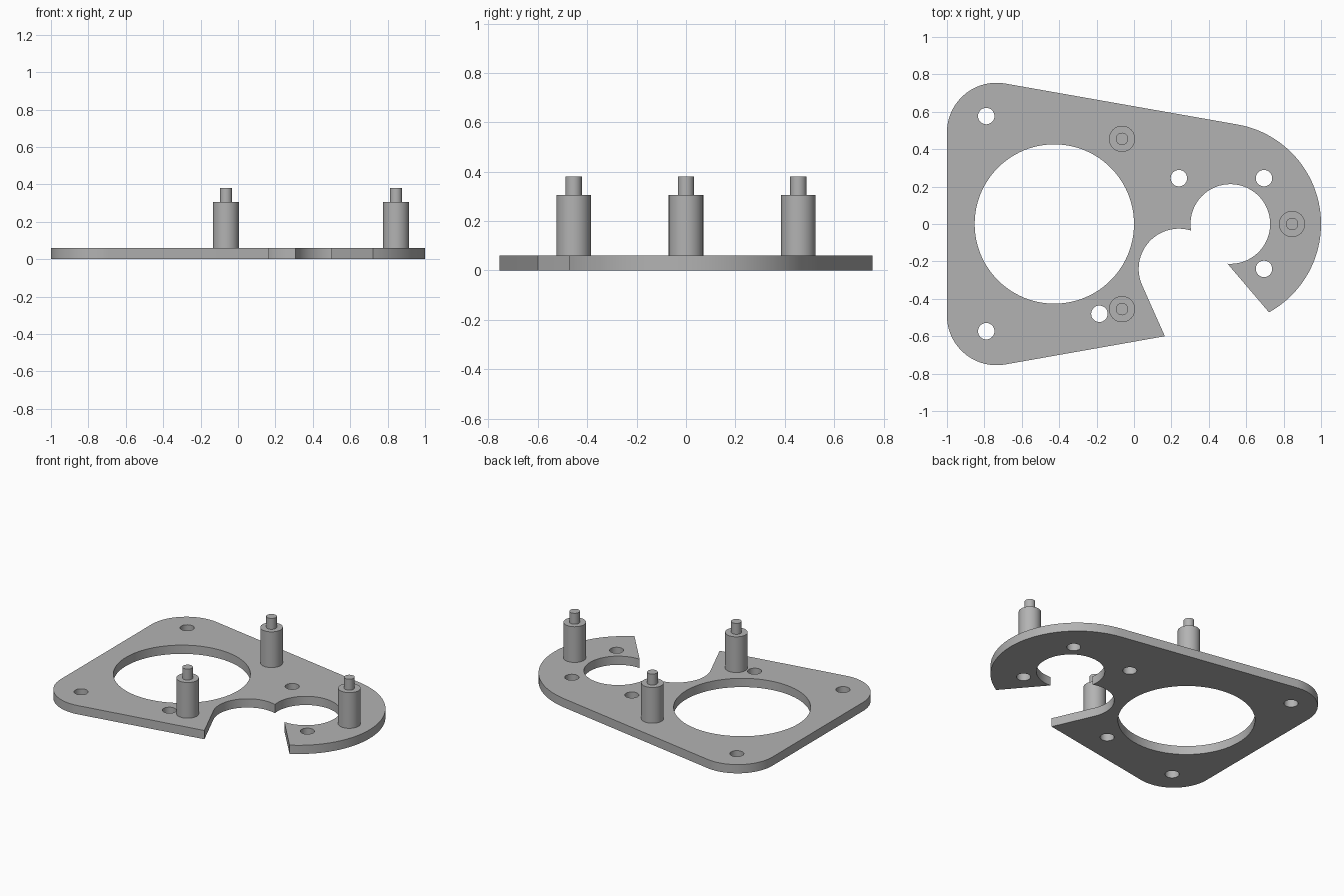
import bpy
import bmesh
from math import cos, sin, radians, pi

cube = bpy.data.objects.get("Cube")
if cube:
    bpy.data.objects.remove(cube, do_unlink=True)

PLATE_TOP = 0.06

metal = bpy.data.materials.new("grey metal")
metal.use_nodes = True
grey = (0.45, 0.45, 0.45, 1)
metal.diffuse_color = grey
metal.node_tree.nodes["Principled BSDF"].inputs["Base Color"].default_value = grey


def arc(cx, cy, r, start, end, steps=32):
    """Points along an arc, angles in degrees."""
    angles = [radians(start + (end - start) * i / steps) for i in range(steps + 1)]
    return [(cx + r * cos(a), cy + r * sin(a)) for a in angles]


def circle(cx, cy, r, steps=32):
    return arc(cx, cy, r, 0, 360, steps)[:-1]


def finish(obj):
    obj.data.materials.clear()
    obj.data.materials.append(metal)
    bpy.ops.object.select_all(action='DESELECT')
    obj.select_set(True)
    bpy.context.view_layer.objects.active = obj
    bpy.ops.object.shade_smooth_by_angle(angle=radians(30))


def make_plate(name, loops, height):
    """Filled outline with holes, extruded upward from the ground."""
    curve = bpy.data.curves.new(name, 'CURVE')
    curve.dimensions = '2D'
    curve.fill_mode = 'BOTH'
    curve.extrude = height / 2
    for loop in loops:
        spline = curve.splines.new('POLY')
        spline.points.add(len(loop) - 1)
        for point, (x, y) in zip(spline.points, loop):
            point.co = (x, y, 0, 1)
        spline.use_cyclic_u = True
    source = bpy.data.objects.new(name + " outline", curve)
    bpy.context.collection.objects.link(source)
    bpy.context.view_layer.update()
    mesh = bpy.data.meshes.new_from_object(
        source.evaluated_get(bpy.context.evaluated_depsgraph_get()))
    bpy.data.objects.remove(source, do_unlink=True)

    bm = bmesh.new()
    bm.from_mesh(mesh)
    bmesh.ops.remove_doubles(bm, verts=bm.verts, dist=0.0005)
    bmesh.ops.translate(bm, verts=bm.verts, vec=(0, 0, height / 2))
    bmesh.ops.recalc_face_normals(bm, faces=bm.faces)
    bm.to_mesh(mesh)
    bm.free()
    obj = bpy.data.objects.new(name, mesh)
    bpy.context.collection.objects.link(obj)
    finish(obj)


def make_standoff(name, x, y):
    """Stepped post: wide body with a thin pin on top."""
    profile = [(0.07, PLATE_TOP), (0.07, 0.305), (0.033, 0.305), (0.033, 0.38)]
    bm = bmesh.new()
    rings = [[bm.verts.new((px, py, z)) for px, py in circle(0, 0, r)]
             for r, z in profile]
    for low, high in zip(rings, rings[1:]):
        for i in range(len(low)):
            j = (i + 1) % len(low)
            bm.faces.new((low[i], low[j], high[j], high[i]))
    bm.faces.new(rings[-1])
    bm.faces.new(rings[0][::-1])
    mesh = bpy.data.meshes.new(name)
    bm.to_mesh(mesh)
    bm.free()
    obj = bpy.data.objects.new(name, mesh)
    obj.location = (x, y, 0)
    bpy.context.collection.objects.link(obj)
    finish(obj)


# Plate outline: rounded corners, round nose, open hook-shaped cutout
outline = (
    arc(-0.735, 0.49, 0.265, 180, 80)
    + arc(0.46, 0, 0.54, 80, -61, 48)
    + arc(0.515, 0, 0.213, -94, 189, 48)
    + arc(0.24, -0.24, 0.215, 72, 204)
    + [(0.165, -0.6)]
    + arc(-0.735, -0.49, 0.265, 280, 180)
)

# Large opening and screw holes
screw_holes = [(-0.79, 0.577), (-0.79, -0.573), (-0.185, -0.48),
               (0.24, 0.245), (0.695, 0.245), (0.695, -0.24)]
holes = [circle(-0.426, 0, 0.426, 96)]
holes += [circle(x, y, 0.044) for x, y in screw_holes]
make_plate("base_plate", [outline] + holes, PLATE_TOP)

# Standoffs
make_standoff("back_standoff", -0.064, 0.455)
make_standoff("front_standoff", -0.064, -0.455)
make_standoff("left_standoff", 0.845, 0)
